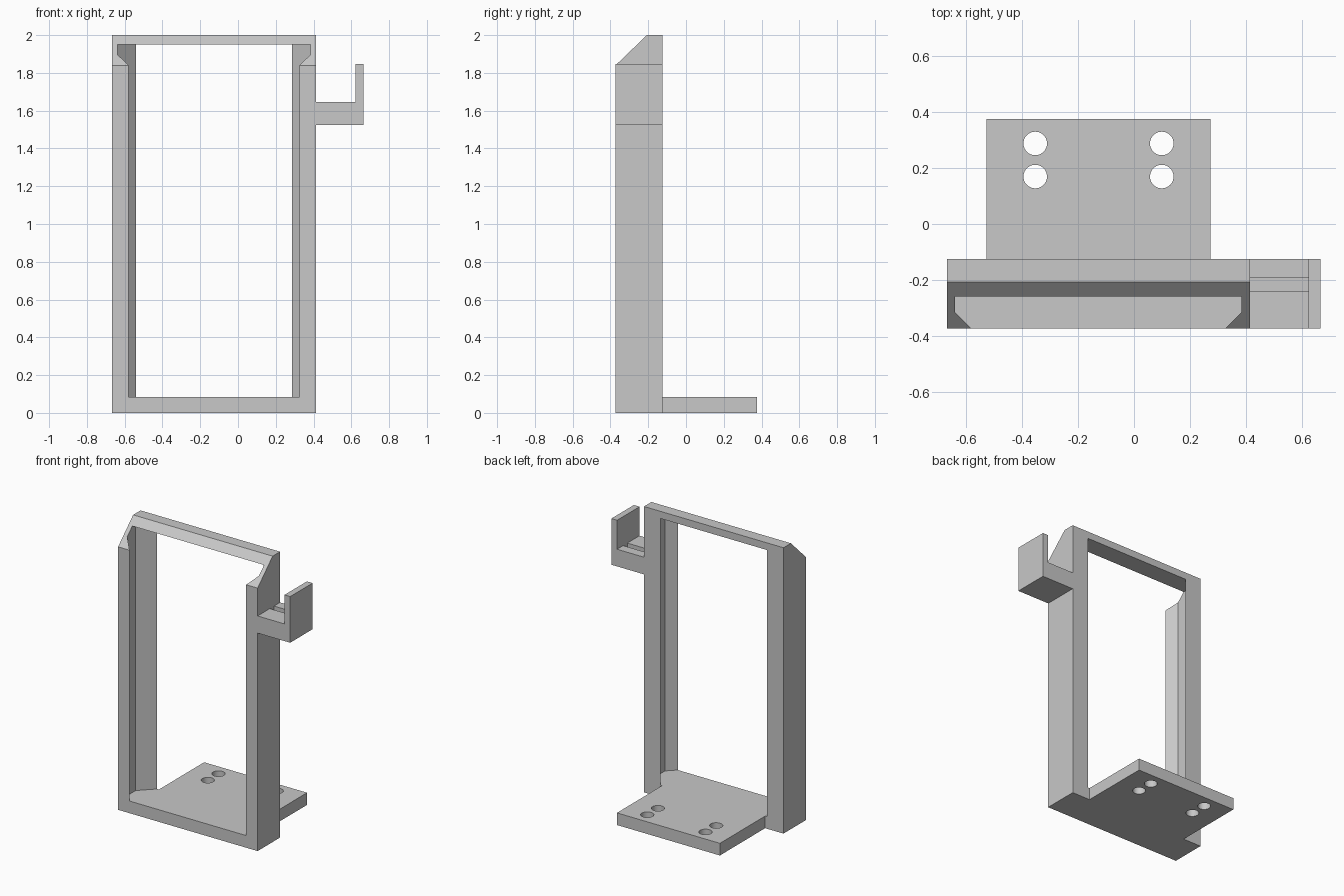
import bpy
import bmesh
from mathutils import Vector

cube = bpy.data.objects.get("Cube")
if cube:
    bpy.data.objects.remove(cube, do_unlink=True)

grey = bpy.data.materials.new("light grey")
grey.use_nodes = True
colour = (0.58, 0.58, 0.58, 1)
grey.diffuse_color = colour
grey.node_tree.nodes["Principled BSDF"].inputs["Base Color"].default_value = colour


def finish(name, bm):
    bmesh.ops.recalc_face_normals(bm, faces=bm.faces)
    mesh = bpy.data.meshes.new(name)
    bm.to_mesh(mesh)
    bm.free()
    mesh.materials.append(grey)
    obj = bpy.data.objects.new(name, mesh)
    bpy.context.collection.objects.link(obj)
    return obj


def prism(name, profile, axis, start, end):
    """Extrude a closed 2D profile along x, y or z."""
    place = {
        "x": lambda a, b: (start, a, b),
        "y": lambda a, b: (a, start, b),
        "z": lambda a, b: (a, b, start),
    }[axis]
    bm = bmesh.new()
    face = bm.faces.new([bm.verts.new(place(a, b)) for a, b in profile])
    extruded = bmesh.ops.extrude_face_region(bm, geom=[face])["geom"]
    shift = Vector([end - start if axis == c else 0 for c in "xyz"])
    bmesh.ops.translate(bm, vec=shift,
                        verts=[v for v in extruded if isinstance(v, bmesh.types.BMVert)])
    return finish(name, bm)


def rect(a0, a1, b0, b1):
    return [(a0, b0), (a1, b0), (a1, b1), (a0, b1)]


def cut(target, cutter):
    cutter.hide_render = True
    mod = target.modifiers.new("cut", "BOOLEAN")
    mod.operation = "DIFFERENCE"
    mod.solver = "EXACT"
    mod.object = cutter
    bpy.context.view_layer.objects.active = target
    bpy.ops.object.modifier_apply(modifier=mod.name)
    bpy.data.objects.remove(cutter, do_unlink=True)


LEFT, RIGHT = 0.413, -0.667
FRONT, BACK = -0.373, -0.125
FLOOR = 0.085

# Upright frame with a sloped top front edge
frame = prism("frame", [(FRONT, 0), (BACK, 0), (BACK, 2), (-0.207, 2), (FRONT, 1.84)],
              "x", RIGHT, LEFT)

# Opening with retaining lips in front and tapered jambs behind
middle = (LEFT + RIGHT) / 2
half = [(0.452, FRONT - 0.1), (0.452, FRONT), (0.51, -0.315),
        (0.51, -0.222), (0.412, BACK), (0.412, BACK + 0.1)]
outline = [(middle + w, y) for w, y in half] + [(middle - w, y) for w, y in reversed(half)]
cut(frame, prism("opening_cutter", outline, "z", FLOOR, 1.95))

# Mounting plate with four screw holes
plate = prism("mounting_plate", rect(-0.525, 0.272, BACK, 0.375), "z", 0, FLOOR)
for x in (-0.352, 0.099):
    for y in (0.169, 0.287):
        bm = bmesh.new()
        bmesh.ops.create_cone(bm, cap_ends=True, segments=40, radius1=0.042,
                              radius2=0.042, depth=0.4)
        bmesh.ops.translate(bm, vec=(x, y, 0), verts=bm.verts)
        cut(plate, finish("hole_cutter", bm))

# Side hook with a small groove across its ledge
hook = prism("side_hook", [(LEFT, 1.525), (0.665, 1.525), (0.665, 1.848),
                           (0.621, 1.848), (0.621, 1.645), (LEFT, 1.645)],
             "y", FRONT, BACK)
cut(hook, prism("groove_cutter", rect(-0.238, -0.192, 1.615, 1.7), "x", LEFT - 0.1, 0.621))

# Flat sides, smooth hole walls
for obj in (frame, plate, hook):
    bpy.ops.object.select_all(action="DESELECT")
    obj.select_set(True)
    bpy.context.view_layer.objects.active = obj
    bpy.ops.object.shade_smooth_by_angle()
